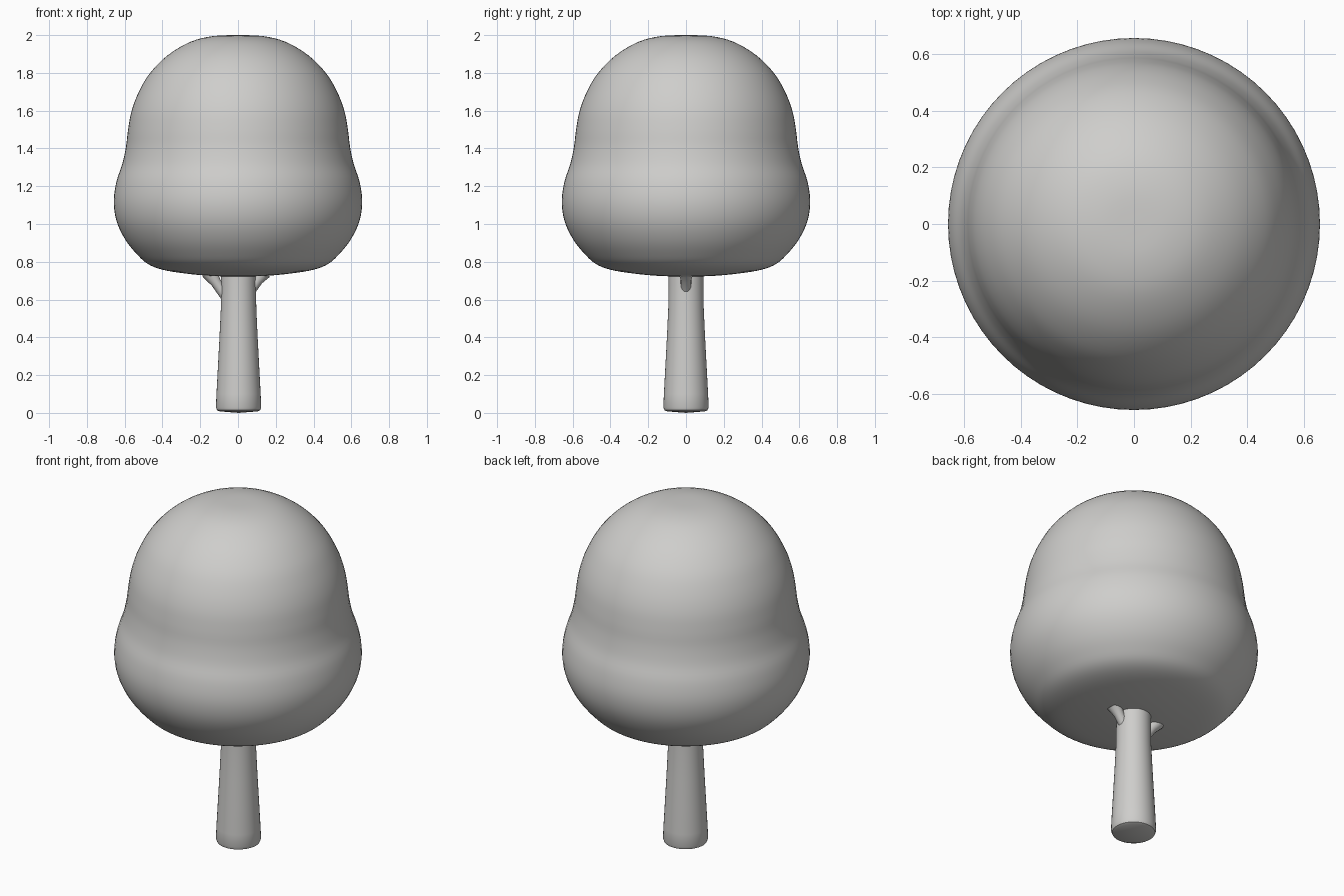
import bpy, bmesh, math
from mathutils import Vector

if "Cube" in bpy.data.objects:
    bpy.data.objects.remove(bpy.data.objects["Cube"])

grey = bpy.data.materials.new("warm grey")
grey.diffuse_color = (0.62, 0.615, 0.60, 1)
grey.use_nodes = True
grey.node_tree.nodes["Principled BSDF"].inputs["Base Color"].default_value = grey.diffuse_color


def smooth_profile(pts, steps=4):
    """Catmull-Rom curve through (radius, height) points."""
    p = [Vector(q) for q in [pts[0]] + pts + [pts[-1]]]
    out = []
    for a, b, c, d in zip(p, p[1:], p[2:], p[3:]):
        for i in range(steps):
            t = i / steps
            out.append(0.5 * (2 * b + (c - a) * t + (2 * a - 5 * b + 4 * c - d) * t ** 2
                              + (3 * b - a - 3 * c + d) * t ** 3))
    return out + [p[-1]]


def lathe(name, profile, sides, angle=40):
    """Spin a profile that starts and ends on the z axis."""
    bm = bmesh.new()
    verts = [bm.verts.new((max(r, 0), 0, z)) for r, z in profile]
    edges = [bm.edges.new(e) for e in zip(verts, verts[1:])]
    bmesh.ops.spin(bm, geom=verts + edges, cent=(0, 0, 0), axis=(0, 0, 1),
                   angle=math.tau, steps=sides, use_duplicate=False)
    bmesh.ops.remove_doubles(bm, verts=bm.verts, dist=1e-4)
    bmesh.ops.recalc_face_normals(bm, faces=bm.faces)
    mesh = bpy.data.meshes.new(name)
    bm.to_mesh(mesh)
    bm.free()
    mesh.materials.append(grey)
    obj = bpy.data.objects.new(name, mesh)
    bpy.context.collection.objects.link(obj)
    bpy.ops.object.select_all(action='DESELECT')
    obj.select_set(True)
    bpy.context.view_layer.objects.active = obj
    bpy.ops.object.shade_smooth_by_angle(angle=math.radians(angle))
    return obj


# Crown: rounded dome above a wider bulging skirt
crown = [(0, 0.722), (0.14, 0.725), (0.28, 0.738), (0.40, 0.758), (0.48, 0.79),
         (0.54, 0.845), (0.592, 0.91), (0.632, 0.985), (0.653, 1.06), (0.657, 1.14),
         (0.642, 1.23), (0.612, 1.32), (0.593, 1.41), (0.582, 1.50), (0.563, 1.60),
         (0.525, 1.70), (0.465, 1.80), (0.37, 1.895), (0.25, 1.965), (0.13, 1.995), (0, 2.0)]
lathe("crown", smooth_profile(crown), 72, 60)

# Trunk: flares gently toward a softly rounded foot
trunk = [(0, 0), (0.10, 0.008), (0.114, 0.014), (0.12, 0.03), (0.117, 0.10), (0.109, 0.25),
         (0.101, 0.40), (0.094, 0.55), (0.092, 0.68), (0.093, 0.78), (0, 0.78)]
lathe("trunk", trunk, 40).location.x = 0.003

# Branches: short stubs leaning out from the trunk into the crown
for name, side, z, reach in (("left_branch", -1, 0.61, 0.155), ("right_branch", 1, 0.64, 0.135)):
    start = Vector((side * 0.06, 0, z))
    axis = Vector((side * reach, 0, 0.745)) - start
    n = axis.length
    stub = lathe(name, [(0, 0), (0.028, 0), (0.028, n * 0.6), (0.042, n), (0, n)], 16)
    stub.location = start
    stub.rotation_euler = axis.to_track_quat('Z', 'Y').to_euler()
